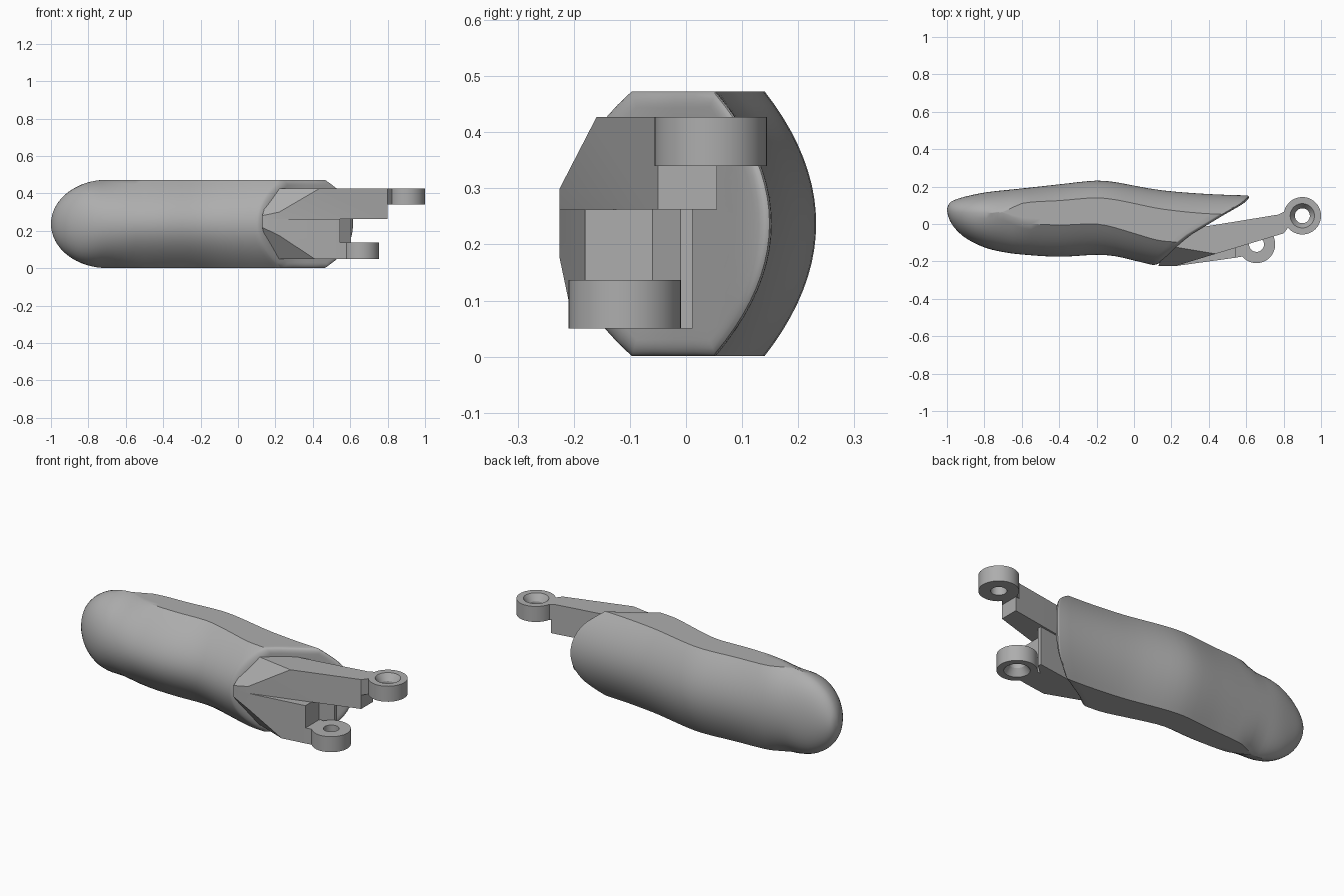
import bpy, bmesh
from math import sin, cos, pi, sqrt, radians
from mathutils import Vector

if "Cube" in bpy.data.objects:
    bpy.data.objects.remove(bpy.data.objects["Cube"])

grey = bpy.data.materials.new("plain grey")
grey.use_nodes = True
color = (0.42, 0.42, 0.42, 1)
grey.diffuse_color = color
grey.node_tree.nodes["Principled BSDF"].inputs["Base Color"].default_value = color


def finish(bm, name, angle):
    bmesh.ops.remove_doubles(bm, verts=bm.verts, dist=0.0005)
    bmesh.ops.recalc_face_normals(bm, faces=bm.faces)
    mesh = bpy.data.meshes.new(name)
    bm.to_mesh(mesh)
    bm.free()
    mesh.materials.append(grey)
    obj = bpy.data.objects.new(name, mesh)
    bpy.context.collection.objects.link(obj)
    bpy.ops.object.select_all(action="DESELECT")
    obj.select_set(True)
    bpy.context.view_layer.objects.active = obj
    bpy.ops.object.shade_smooth_by_angle(angle=radians(angle))
    return obj


def curve(table, x):
    """Smooth interpolation of the table's columns at x."""
    last = len(table) - 1
    x = min(max(x, table[0][0]), table[last][0])
    i = next(k for k in range(last) if x <= table[k + 1][0])
    a, b = table[i], table[i + 1]
    p, q = table[max(i - 1, 0)], table[min(i + 2, last)]
    w = b[0] - a[0]
    t = (x - a[0]) / w
    out = []
    for c in range(1, len(a)):
        m0 = (b[c] - p[c]) / (b[0] - p[0]) * w
        m1 = (q[c] - a[c]) / (q[0] - a[0]) * w
        d = b[c] - a[c]
        out.append(a[c] + m0 * t + (3 * d - 2 * m0 - m1) * t * t + (m0 + m1 - 2 * d) * t ** 3)
    return out


# Grip: x, front y, back y, front and back edge of the flat top
GRIP = [(-1, .07, .08, .075, .075), (-.99, .03, .108, .07, .07),
        (-.96, -.02, .128, .065, .065), (-.9, -.075, .147, .06, .06),
        (-.8, -.125, .168, .06, .06), (-.7, -.15, .18, .06, .065),
        (-.6, -.163, .19, .01, .11), (-.4, -.175, .212, -.005, .125),
        (-.2, -.165, .232, 0, .14), (-.1, -.172, .224, -.02, .13),
        (0, -.195, .205, -.05, .11), (.15, -.228, .18, -.09, .08),
        (.4, -.25, .16, -.1, .055), (.7, -.26, .15, -.1, .05)]
# Slanted open end: y, x
END = [(-.26, .1), (-.2, .15), (-.13, .22), (-.06, .3), (0, .4),
       (.06, .5), (.11, .585), (.17, .65)]
MID, HALF, N, FLAT = .237, .236, 20, 4
R = .03
COUNT = 2 * (N + FLAT)


def section(x, k):
    """Point k of the grip's cross-section at x."""
    front, back, f0, f1 = curve(GRIP, x)
    u = min(max((-.7 - x) / .3, 0), 1)
    h = HALF * sqrt(1 - u * u)
    rnd = min(max((-.55 - x) / .3, 0), 1)
    half, j = divmod(k, N + FLAT)
    if half:
        front, f0, f1 = back, f1, f0
    s = -1 if half else 1
    if j > N:
        return f0 + (f1 - f0) * (j - N) / FLAT, MID + s * h
    t = 2 * j / N - 1
    a = t * pi / 2
    flat_y, flat_z = front + (f0 - front) * t * t, t
    oval_y, oval_z = f0 - (f0 - front) * cos(a), sin(a)
    y = flat_y + (oval_y - flat_y) * rnd
    return y, MID + s * h * (flat_z + (oval_z - flat_z) * rnd)


def end_x(y):
    return curve(END, y)[0]


rings = []
xs = [-.7 - .3 * cos(i * pi / 32) for i in range(17)]
xs += [-.7 + .05 * i for i in range(1, 14)]
for x in xs:
    rings.append([(x, *section(x, k)) for k in range(COUNT)])

# Stretch the last stretch of rings onto the slanted end
stops = []
for k in range(COUNT):
    x = .3
    for _ in range(25):
        x = .5 * x + .5 * (end_x(section(x, k)[0]) - R)
    stops.append(x)
start = xs[-1]
for i in range(1, 11):
    row = [start + (stops[k] - start) * i / 10 for k in range(COUNT)]
    rings.append([(row[k], *section(row[k], k)) for k in range(COUNT)])

# Rounded rim, then the end face
rim = [Vector(p[1:]) for p in rings[-1]]
centre = Vector((-.03, MID))


def inner(scale, inset, back):
    ring = []
    for p in rim:
        d = p - centre
        q = centre + d * scale * (1 - inset / d.length)
        ring.append((end_x(q.x) - back, q.x, q.y))
    return ring


for i in range(1, 7):
    a = i * pi / 12
    rings.append(inner(1, R * (1 - cos(a)), R * (1 - sin(a))))
for i in range(1, 8):
    rings.append(inner(1 - i / 8, R, 0))

bm = bmesh.new()
rows = [[bm.verts.new(p) for p in ring] for ring in rings]
for a, b in zip(rows, rows[1:]):
    for k in range(COUNT):
        n = (k + 1) % COUNT
        bm.faces.new((a[k], a[n], b[n], b[k]))
bm.faces.new(rows[-1])
finish(bm, "grip_body", 35)


# Flat arms with a slanted corner
def plate(name, outline, low, high, slope=None):
    bm = bmesh.new()
    face = bm.faces.new([bm.verts.new((x, y, low)) for x, y in outline])
    made = bmesh.ops.extrude_face_region(bm, geom=[face])["geom"]
    moved = [v for v in made if isinstance(v, bmesh.types.BMVert)]
    bmesh.ops.translate(bm, verts=moved, vec=(0, 0, high - low))
    if slope:
        a, b, c = map(Vector, slope)
        normal = (b - a).cross(c - a)
        if normal.y > 0:
            normal.negate()
        cut = bmesh.ops.bisect_plane(bm, geom=bm.verts[:] + bm.edges[:] + bm.faces[:],
                                     plane_co=a, plane_no=normal, clear_outer=True)
        edges = [e for e in cut["geom_cut"] if isinstance(e, bmesh.types.BMEdge)]
        bmesh.ops.holes_fill(bm, edges=edges)
    finish(bm, name, 20)


def eyelet(name, x, y, plain, sunk):
    """Ring with a countersunk hole on the 'sunk' side."""
    step = .037 if sunk > plain else -.037
    profile = [(.04, plain), (.1, plain), (.1, sunk), (.065, sunk), (.04, sunk - step)]
    bm = bmesh.new()
    vs = [bm.verts.new((x + r, y, z)) for r, z in profile]
    es = [bm.edges.new((vs[i], vs[i - 1])) for i in range(len(vs))]
    bmesh.ops.spin(bm, geom=vs + es, cent=(x, y, 0), axis=(0, 0, 1),
                   angle=2 * pi, steps=48, use_merge=True)
    finish(bm, name, 30)


plate("upper_arm", [(.13, -.225), (.22, -.225), (.8, -.05), (.8, .055), (.34, -.02), (.2, -.05)],
      .262, .427, [(.22, -.225, .3), (.44, -.16, .427), (.2, -.12, .427)])
plate("upper_neck", [(.77, -.059), (.8, -.05), (.835, -.005), (.835, .08), (.77, .05)], .34, .427)
eyelet("upper_eyelet", .9, .044, .34, .427)

plate("lower_arm", [(.13, -.225), (.22, -.225), (.545, -.18), (.545, -.06),
                    (.605, -.01), (.605, .012), (.38, -.02), (.2, -.05)],
      .05, .262, [(.22, -.225, .175), (.4, -.195, .05), (.2, -.12, .05)])
plate("lower_neck", [(.53, -.182), (.59, -.172), (.585, -.06), (.53, -.05)], .05, .137)
eyelet("lower_eyelet", .655, -.109, .137, .05)
